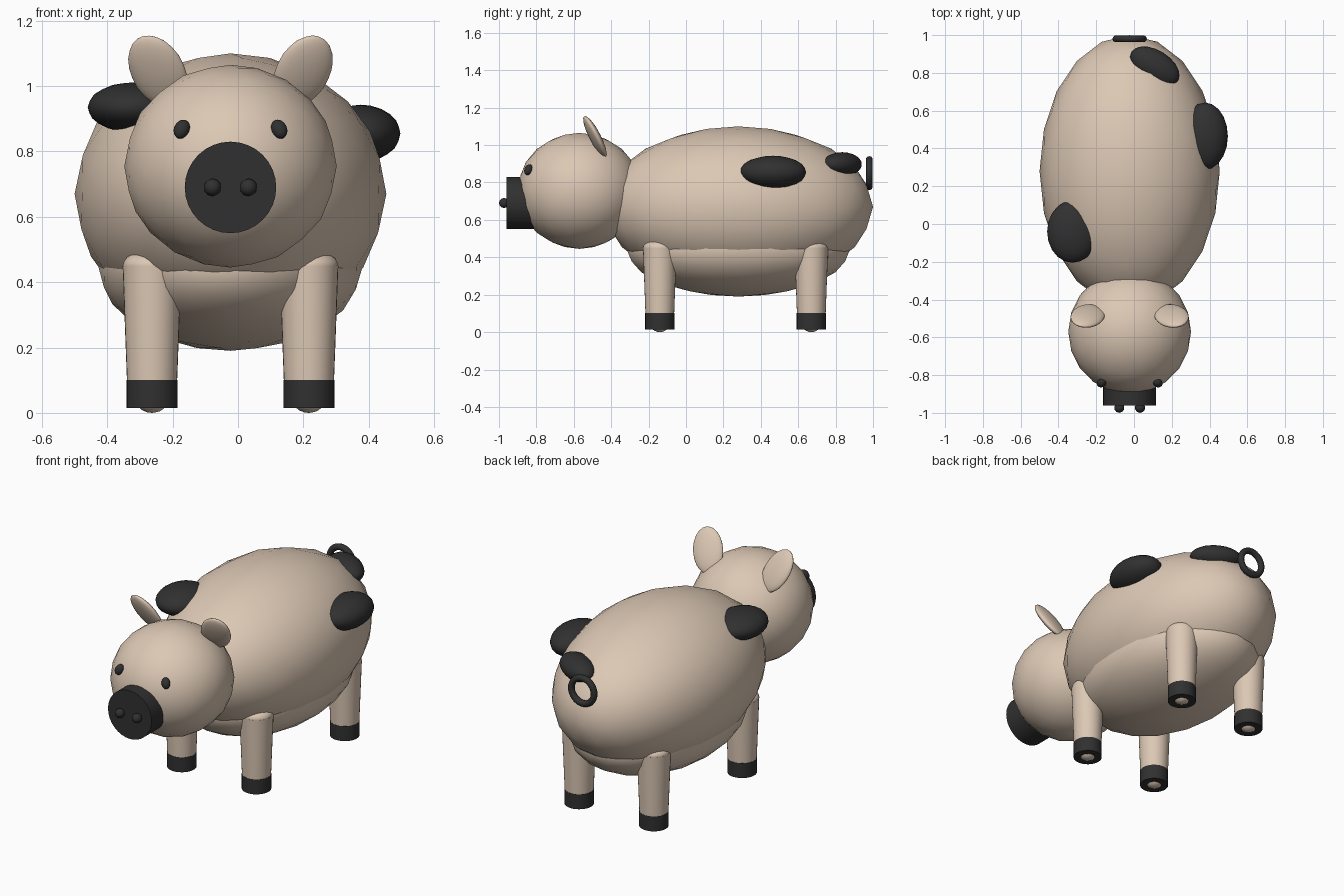
import bpy
from math import radians, pi

if "Cube" in bpy.data.objects:
    bpy.data.objects.remove(bpy.data.objects["Cube"], do_unlink=True)

MID = -0.023  # symmetry plane of the animal


def material(name, colour):
    mat = bpy.data.materials.new(name)
    mat.use_nodes = True
    mat.diffuse_color = (*colour, 1)
    mat.node_tree.nodes["Principled BSDF"].inputs["Base Color"].default_value = (*colour, 1)
    return mat


skin = material("pale skin", (0.72, 0.58, 0.46))
dark = material("charcoal", (0.03, 0.03, 0.03))


def finish(name, mat):
    obj = bpy.context.object
    obj.name = name
    obj.data.materials.append(mat)
    bpy.ops.object.shade_smooth_by_angle(angle=radians(40))
    return obj


def ellipsoid(name, centre, radii, mat, tilt=(0, 0, 0), detail=3):
    bpy.ops.mesh.primitive_ico_sphere_add(
        subdivisions=detail, radius=1, location=centre,
        rotation=[radians(a) for a in tilt])
    bpy.context.object.scale = radii
    return finish(name, mat)


def tube(name, centre, bottom, top, depth, mat, rotation=(0, 0, 0)):
    bpy.ops.mesh.primitive_cone_add(
        vertices=32, radius1=bottom, radius2=top, depth=depth,
        location=centre, rotation=rotation)
    return finish(name, mat)


# Torso and head
ellipsoid("body", (MID, 0.28, 0.67), (0.477, 0.72, 0.43), skin)
ellipsoid("belly", (MID, 0.28, 0.45), (0.405, 0.6, 0.26), skin)
ellipsoid("head", (MID, -0.57, 0.755), (0.325, 0.33, 0.31), skin)

# Snout
tube("snout", (MID, -0.88, 0.69), 0.14, 0.14, 0.16, dark, (pi / 2, 0, 0))

# Paired face parts and legs
for side, s in (("left", 1), ("right", -1)):
    ellipsoid(side + "_nostril", (MID + s * 0.055, -0.973, 0.69),
              (0.027, 0.027, 0.027), dark, detail=2)
    ellipsoid(side + "_eye", (MID + s * 0.149, -0.842, 0.868),
              (0.024, 0.022, 0.031), dark, (-20, s * -25, 0))
    ellipsoid(side + "_ear", (MID + s * 0.222, -0.487, 1.045),
              (0.085, 0.028, 0.128), skin, (30, s * 15, s * 18))
    for end, y in (("front", -0.14), ("rear", 0.67)):
        x = MID + s * 0.24
        leg = f"{end}_{side}_"
        tube(leg + "leg", (x, y, 0.25), 0.075, 0.09, 0.4, skin)
        ellipsoid(leg + "shoulder", (x, y, 0.45), (0.09, 0.09, 0.05), skin)
        tube(leg + "hoof", (x, y, 0.058), 0.078, 0.078, 0.086, dark)
        ellipsoid(leg + "sole", (x, y, 0.05), (0.055, 0.055, 0.05), skin)

# Coat patches bulging through the body
ellipsoid("flank_patch", (0.375, 0.465, 0.855), (0.122, 0.178, 0.088), dark)
ellipsoid("shoulder_patch", (-0.325, -0.04, 0.935), (0.135, 0.165, 0.076), dark)
ellipsoid("rump_patch", (0.11, 0.835, 0.897), (0.145, 0.085, 0.065), dark, (0, 0, -32))

# Ring tail
bpy.ops.mesh.primitive_torus_add(
    major_radius=0.073, minor_radius=0.018, major_segments=32, minor_segments=10,
    location=(MID, 0.98, 0.85), rotation=(pi / 2, 0, 0))
finish("tail", dark)
